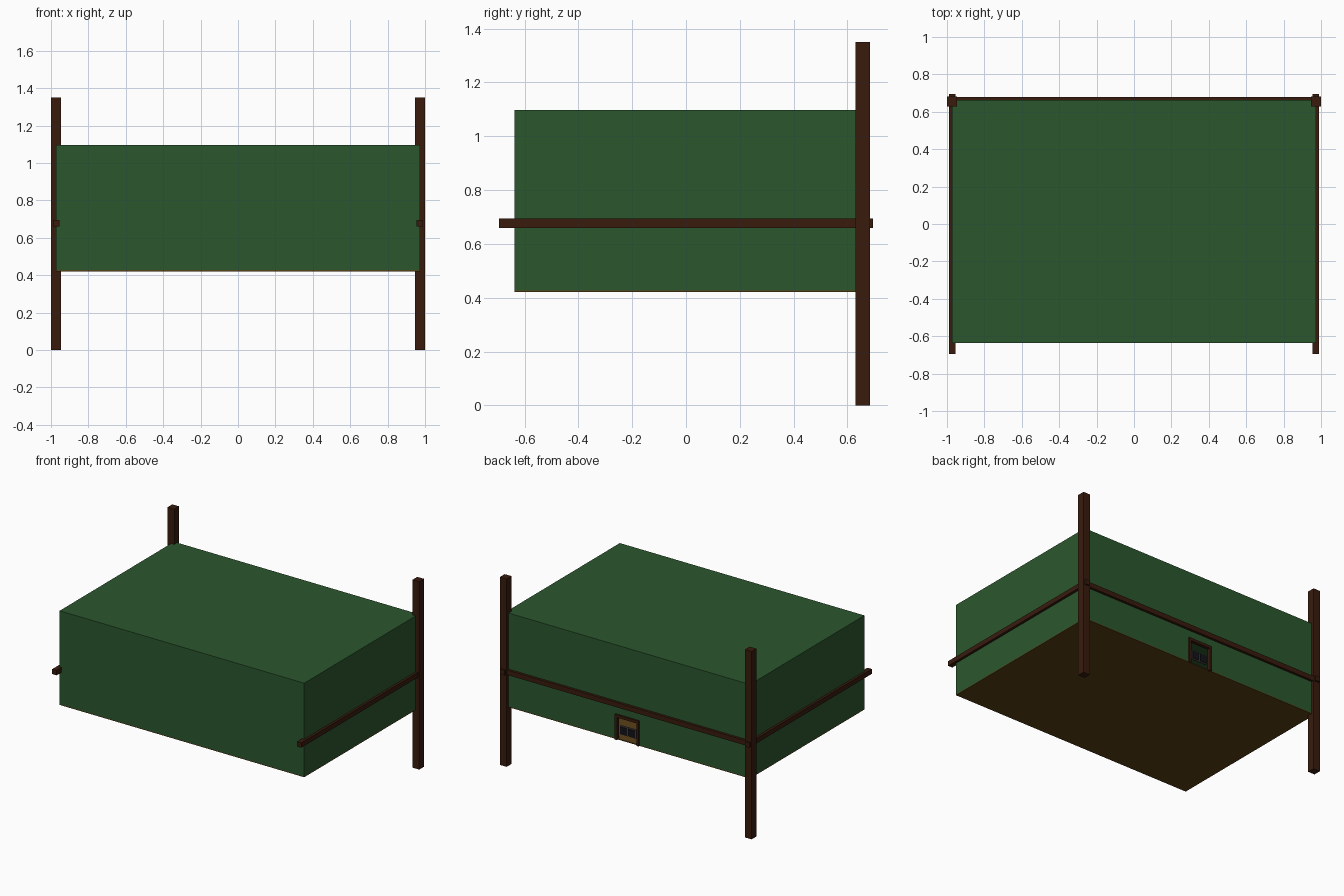
import bpy, bmesh

if "Cube" in bpy.data.objects:
    bpy.data.objects.remove(bpy.data.objects["Cube"])


def material(name, rgb):
    m = bpy.data.materials.new(name)
    m.diffuse_color = (*rgb, 1)
    m.use_nodes = True
    m.node_tree.nodes["Principled BSDF"].inputs["Base Color"].default_value = m.diffuse_color
    return m


GREEN = material("green_cloth", (0.024, 0.095, 0.027))
WOOD = material("dark_wood", (0.04, 0.011, 0.004))
FLOOR = material("floor_brown", (0.1, 0.052, 0.008))
DARK = material("near_black", (0.006, 0.006, 0.01))
GREY = material("hatch_grey", (0.1, 0.08, 0.08))


def finish(name, bm, mat):
    bmesh.ops.recalc_face_normals(bm, faces=bm.faces)
    me = bpy.data.meshes.new(name)
    bm.to_mesh(me)
    bm.free()
    me.materials.append(mat)
    ob = bpy.data.objects.new(name, me)
    bpy.context.collection.objects.link(ob)
    return ob


def box(name, x, y, z, mat):
    """Box from (min, max) ranges."""
    bm = bmesh.new()
    bmesh.ops.create_cube(bm, size=1)
    for v in bm.verts:
        v.co = [r[0] if c < 0 else r[1] for c, r in zip(v.co, (x, y, z))]
    return finish(name, bm, mat)


def wall(name, outline, y0, y1, mat):
    """Extrude an x-z outline from y0 to y1."""
    bm = bmesh.new()
    f = bm.faces.new([bm.verts.new((x, y0, z)) for x, z in outline])
    ext = bmesh.ops.extrude_face_region(bm, geom=[f])["geom"]
    for v in ext:
        if isinstance(v, bmesh.types.BMVert):
            v.co.y = y1
    return finish(name, bm, mat)


X, Y0, Y1, Z0, Z1, T = 0.972, -0.637, 0.662, 0.421, 1.097, 0.006
DX, DZ = 0.085, 0.585

# Hollow body: floor, lid, front, sides, and back with a doorway
box("floor", (-X, X), (Y0, Y1), (Z0, Z0 + T), FLOOR)
box("lid", (-X, X), (Y0, Y1), (Z1 - T, Z1), GREEN)
box("front_wall", (-X, X), (Y0, Y0 + T), (Z0 + T, Z1 - T), GREEN)
wall("back_wall", [(-X, Z0 + T), (-DX, Z0 + T), (-DX, DZ), (DX, DZ),
                   (DX, Z0 + T), (X, Z0 + T), (X, Z1 - T), (-X, Z1 - T)],
     Y1 - T, Y1, GREEN)

# Doorway frame
wall("door_frame", [(-0.095, Z0), (-0.077, Z0), (-0.077, 0.583), (0.077, 0.583),
                    (0.077, Z0), (0.095, Z0), (0.095, 0.603), (-0.095, 0.603)],
     Y1 - 0.012, Y1 + 0.012, WOOD)

# Sides, posts, rails and the pair of small hatch panels
for s, side in ((-1, "left"), (1, "right")):
    def span(a, b):
        return tuple(sorted((s * a, s * b)))
    box(side + "_wall", span(X - T, X), (Y0 + T, Y1 - T), (Z0 + T, Z1 - T), GREEN)
    box(side + "_post", span(0.947, 1.0), (0.629, 0.683), (0, 1.35), WOOD)
    box(side + "_rail", span(0.955, 0.99), (-0.695, 0.695), (0.66, 0.695), WOOD)
    box(side + "_hatch_rim", span(0.002, 0.062), (Y1 - 0.015, Y1 - 0.004), (0.462, 0.524), GREY)
    box(side + "_hatch", span(0.007, 0.057), (Y1 - 0.006, Y1), (0.468, 0.518), DARK)
box("back_rail", (-0.96, 0.96), (0.648, 0.68), (0.66, 0.695), WOOD)
